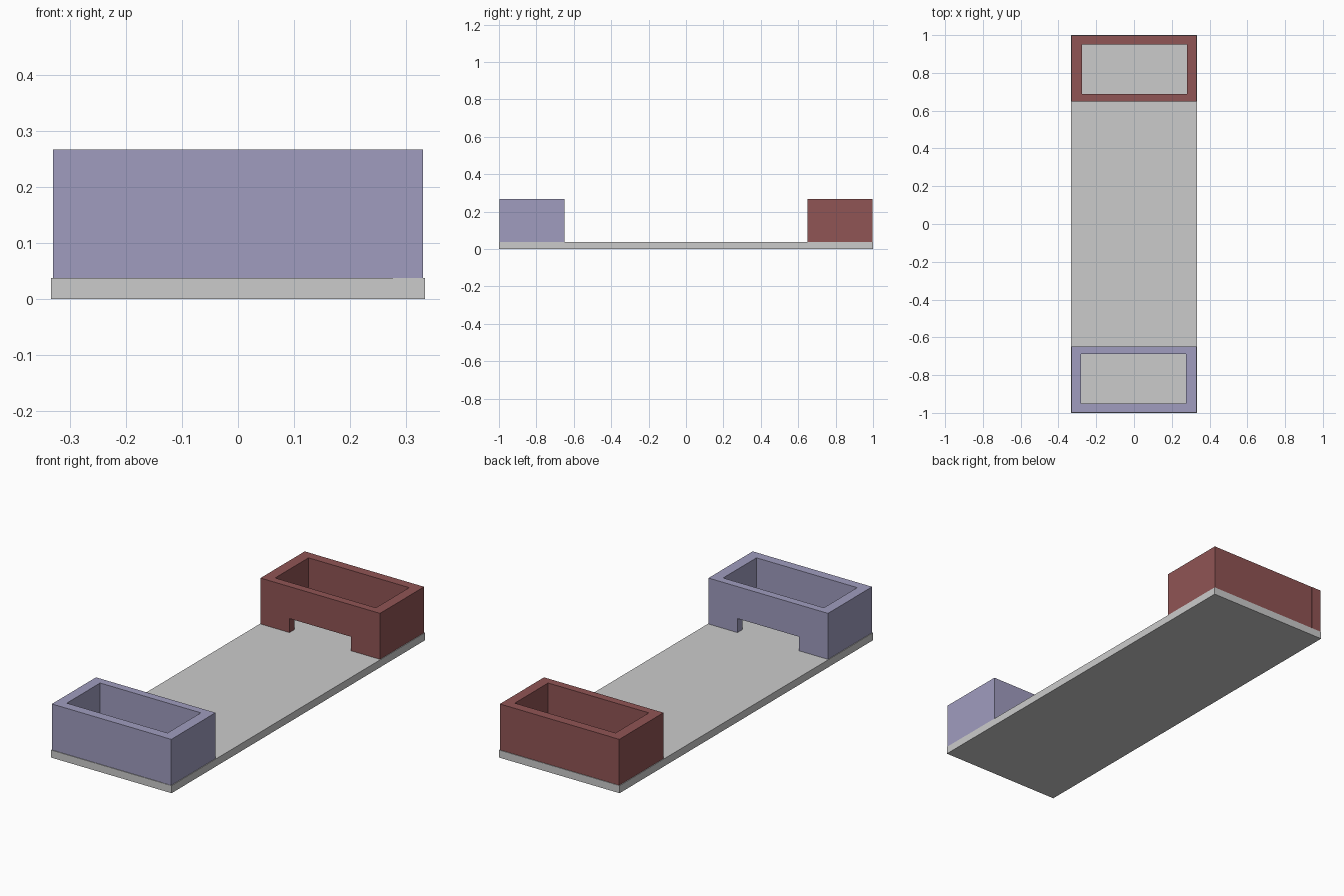
import bpy, bmesh
from mathutils import Matrix

if "Cube" in bpy.data.objects:
    bpy.data.objects.remove(bpy.data.objects["Cube"])

BASE_Z, TOP_Z = 0.0375, 0.267


def material(name, rgb):
    m = bpy.data.materials.new(name)
    m.diffuse_color = (*rgb, 1)
    m.use_nodes = True
    m.node_tree.nodes["Principled BSDF"].inputs["Base Color"].default_value = m.diffuse_color
    return m


def prism(bm, outline, plane, lo, hi):
    """Extrude a 2D outline: plane 'xy' goes up z, plane 'xz' goes along y."""
    def place(p, d):
        return (p[0], p[1], d) if plane == 'xy' else (p[0], d, p[1])
    face = bm.faces.new([bm.verts.new(place(p, lo)) for p in outline])
    top = bmesh.ops.extrude_face_region(bm, geom=[face])['geom']
    verts = [v for v in top if isinstance(v, bmesh.types.BMVert)]
    step = (0, 0, hi - lo) if plane == 'xy' else (0, hi - lo, 0)
    bmesh.ops.translate(bm, vec=step, verts=verts)


def rect(x0, x1, y0, y1):
    return [(x0, y0), (x1, y0), (x1, y1), (x0, y1)]


def finish(name, bm, mat=None):
    bmesh.ops.recalc_face_normals(bm, faces=bm.faces)
    mesh = bpy.data.meshes.new(name)
    bm.to_mesh(mesh)
    bm.free()
    if mat:
        mesh.materials.append(mat)
    ob = bpy.data.objects.new(name, mesh)
    bpy.context.collection.objects.link(ob)
    return ob


# Floor: three square tiles in a row
for i, name in enumerate(("front", "middle", "back")):
    bm = bmesh.new()
    y = -1 + i * 2 / 3
    prism(bm, rect(-1 / 3, 1 / 3, y, y + 2 / 3), 'xy', 0, BASE_Z)
    finish(name + "_floor_tile", bm)


def end_box(prefix, mat, turn):
    """Open-topped box built for the front end, turned half round for the back."""
    def part(name, outline, plane, lo, hi):
        bm = bmesh.new()
        prism(bm, outline, plane, lo, hi)
        bmesh.ops.rotate(bm, matrix=Matrix.Rotation(turn, 3, 'Z'), verts=bm.verts)
        finish(prefix + name, bm, mat)

    # U-shaped shell: outer wall, left wall, and stubs beside the doorway wall
    part("_outer_and_left_wall",
         [(-.33, -.997), (.2795, -.997), (.2795, -.951), (-.28, -.951),
          (-.28, -.688), (-.33, -.688)], 'xy', BASE_Z, TOP_Z)
    # Separate right wall, leaving the seam on the outer face
    part("_right_wall", rect(.2765, .33, -.998, -.688), 'xy', BASE_Z, TOP_Z)
    # Inner wall with a doorway notch
    door_z = BASE_Z + .07
    part("_doorway_wall",
         [(-.33, BASE_Z), (-.17, BASE_Z), (-.17, door_z), (.17, door_z),
          (.17, BASE_Z), (.33, BASE_Z), (.33, TOP_Z), (-.33, TOP_Z)],
         'xz', -.688, -.649)


end_box("front_box", material("blue", (.35, .335, .52)), 0)
end_box("back_box", material("red", (.28, .089, .089)), 3.14159265)
